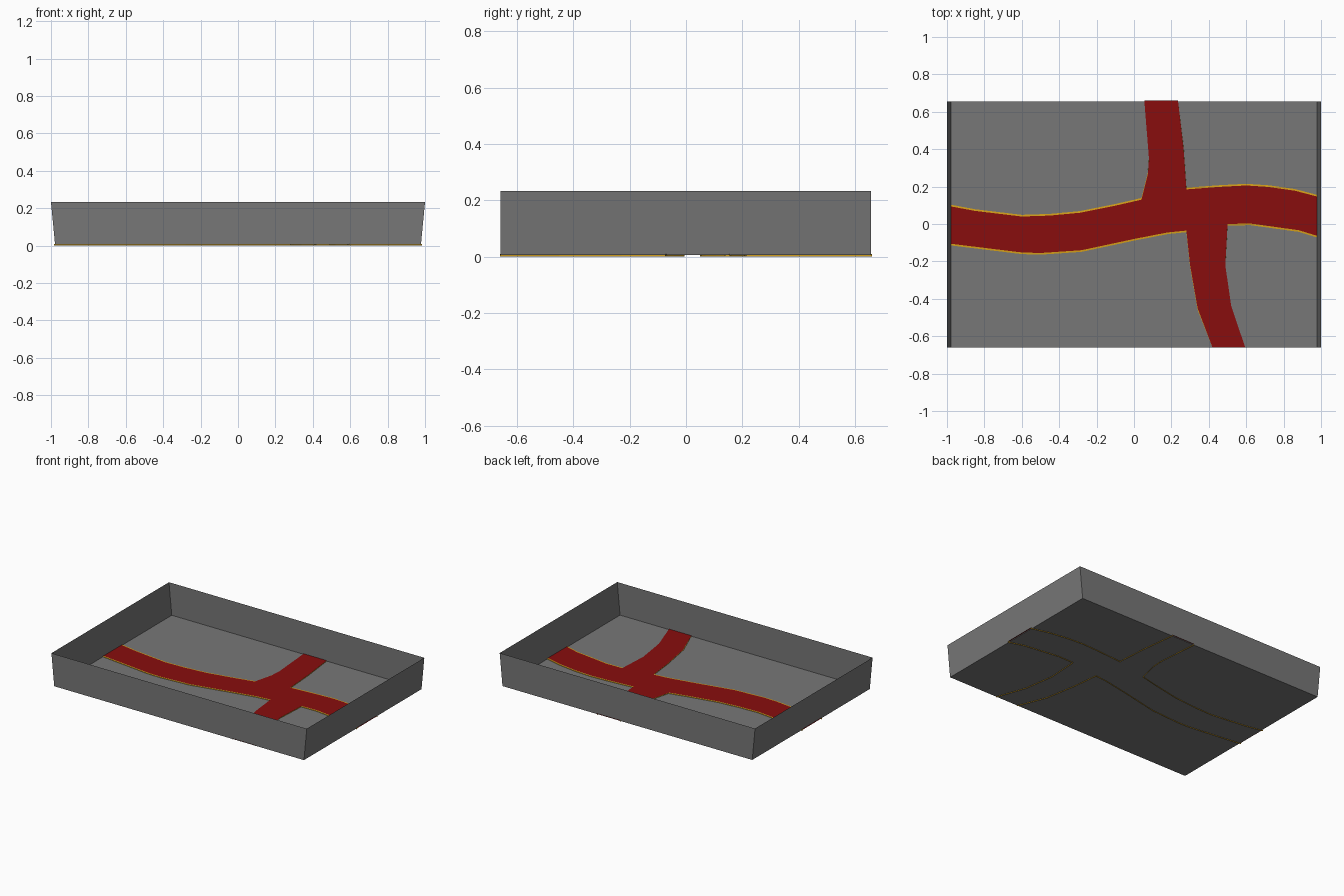
import bpy, bmesh

if "Cube" in bpy.data.objects:
    bpy.data.objects.remove(bpy.data.objects["Cube"])


def material(name, rgb):
    m = bpy.data.materials.new(name)
    m.diffuse_color = (*rgb, 1)
    m.use_nodes = True
    m.node_tree.nodes["Principled BSDF"].inputs["Base Color"].default_value = m.diffuse_color
    return m


GREY = material("stone grey", (0.185, 0.185, 0.185))
RED = material("deep red", (0.25, 0.004, 0.004))
GOLD = material("gold trim", (0.68, 0.36, 0.01))


def build(name, verts, faces, mat, triangulate=False):
    bm = bmesh.new()
    vs = [bm.verts.new(v) for v in verts]
    for f in faces:
        bm.faces.new([vs[i] for i in f])
    if triangulate:
        bmesh.ops.triangulate(bm, faces=bm.faces[:])
    bm.normal_update()
    me = bpy.data.meshes.new(name)
    bm.to_mesh(me)
    bm.free()
    me.materials.append(mat)
    ob = bpy.data.objects.new(name, me)
    bpy.context.collection.objects.link(ob)
    return ob


# Open tray: floor and four thin walls, the side walls leaning outwards
Y0, Y1, FLOOR, TOP = -0.659, 0.656, 0.005, 0.233


def ring(x, z):
    return [(-x, Y0, z), (x, Y0, z), (x, Y1, z), (-x, Y1, z)]


tray = ring(0.978, FLOOR) + ring(1.0, TOP)
build("floor", tray[:4], [(0, 1, 2, 3)], GREY)
build("walls", tray, [(i, (i + 1) % 4, (i + 1) % 4 + 4, i + 4) for i in range(4)], GREY)

# Crossing carpet: one edge line for each corner of the crossing (clockwise)
top_left = [(-0.985, 0.095), (-0.85, 0.07), (-0.6, 0.04), (-0.45, 0.045), (-0.29, 0.06),
            (-0.1, 0.098), (0.04, 0.13), (0.075, 0.27), (0.08, 0.35), (0.055, 0.661)]
top_right = [(0.235, 0.661), (0.265, 0.4), (0.28, 0.185), (0.45, 0.198), (0.6, 0.206),
             (0.72, 0.198), (0.86, 0.178), (0.985, 0.145)]
bottom_right = [(0.985, -0.065), (0.88, -0.033), (0.62, 0.003), (0.5, 0.0), (0.488, -0.22),
                (0.52, -0.44), (0.595, -0.661)]
bottom_left = [(0.42, -0.661), (0.34, -0.45), (0.3, -0.22), (0.28, -0.035), (0.18, -0.045),
               (0.0, -0.08), (-0.28, -0.14), (-0.5, -0.155), (-0.6, -0.152), (-0.985, -0.105)]
edges = {"top_left": (top_left, 1), "top_right": (top_right, 1),
         "bottom_right": (bottom_right, -1), "bottom_left": (bottom_left, -1)}

outline = [p for line, _ in edges.values() for p in line]
outline.reverse()
build("carpet", [(x, y, 0.009) for x, y in outline], [range(len(outline))], RED, True)

# Gold trim: a narrow lip beside the carpet, turned down below the floor
for name, (line, s) in edges.items():
    n = len(line)
    out = [(x, max(-0.661, min(0.661, y + 0.009 * s))) for x, y in line]
    verts = ([(x, y, 0.0085) for x, y in line] + [(x, y, 0.008) for x, y in out]
             + [(x, y, 0.0) for x, y in out])
    faces = []
    for i in range(n - 1):
        for r in (0, n):
            faces.append((r + i, r + i + n, r + i + n + 1, r + i + 1))
    # the end on the tray border can collapse to a shared point, so clean it up
    ob = build("trim_" + name, verts, faces, GOLD)
    bm = bmesh.new()
    bm.from_mesh(ob.data)
    bmesh.ops.recalc_face_normals(bm, faces=bm.faces[:])
    bm.to_mesh(ob.data)
    bm.free()
